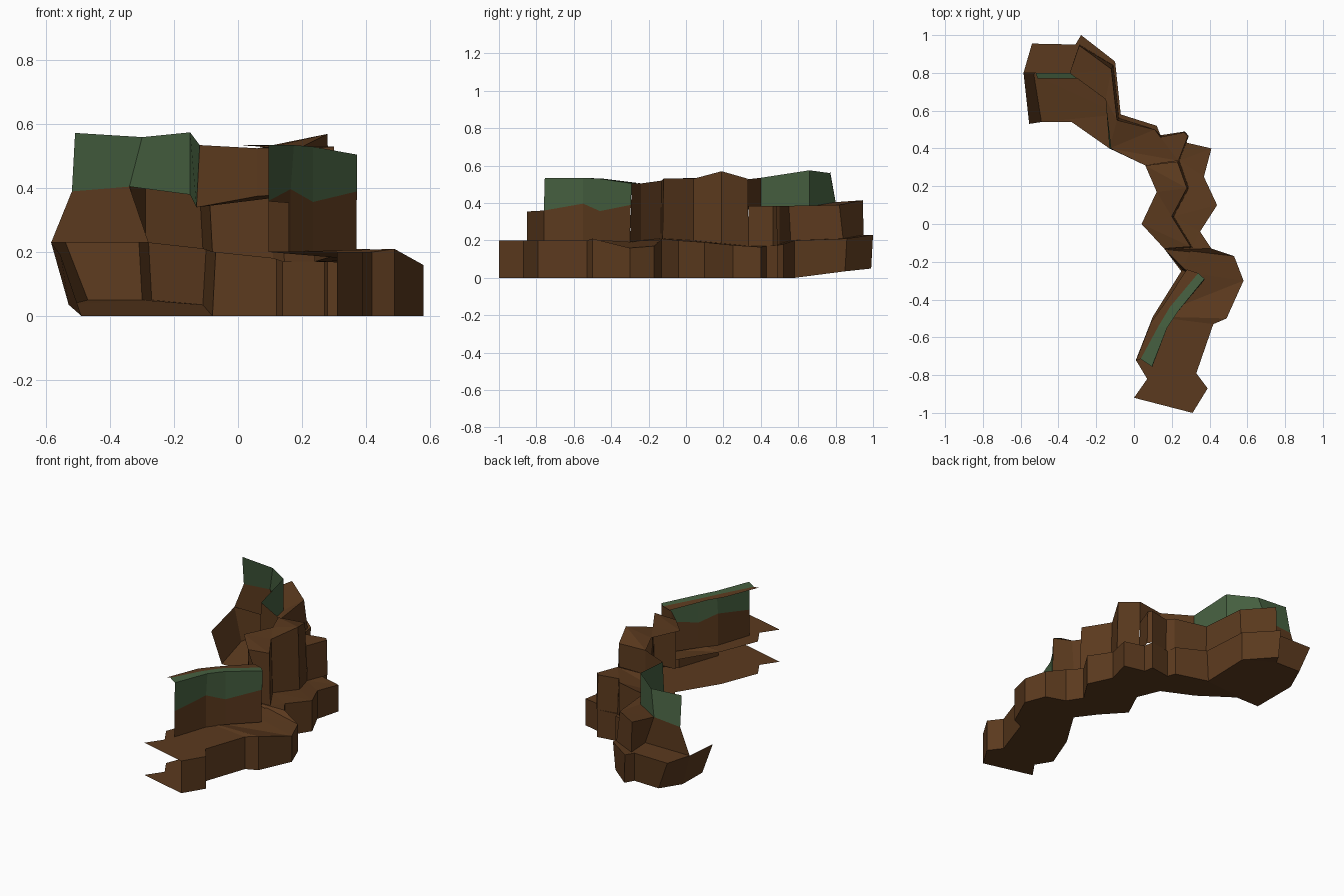
import bpy
from mathutils import Vector
from mathutils.geometry import tessellate_polygon

if "Cube" in bpy.data.objects:
    bpy.data.objects.remove(bpy.data.objects["Cube"])


def material(name, rgb):
    m = bpy.data.materials.new(name)
    m.diffuse_color = (*rgb, 1)
    m.use_nodes = True
    m.node_tree.nodes["Principled BSDF"].inputs["Base Color"].default_value = m.diffuse_color
    return m


EARTH = material("earth", (0.105, 0.042, 0.013))
GRASS = material("grass", (0.062, 0.118, 0.052))


def build(name, verts, faces, mat):
    me = bpy.data.meshes.new(name)
    me.from_pydata(verts, [], faces)
    me.materials.append(mat)
    ob = bpy.data.objects.new(name, me)
    bpy.context.collection.objects.link(ob)
    return ob


def ribbon(name, low, high, mat=EARTH):
    """Wall of quads between two rails; outside is on the right of travel."""
    n = len(low)
    faces = [(i, i + 1, n + i + 1, n + i) for i in range(n - 1)]
    return build(name, low + high, faces, mat)


def sheet(name, outline, mat=EARTH, up=True):
    """Ground-like surface filling an outline, triangulated in plan."""
    tris = tessellate_polygon([[Vector((p[0], p[1], 0)) for p in outline]])
    faces = []
    for a, b, c in tris:
        A, B, C = (Vector(outline[i][:2]) for i in (a, b, c))
        ccw = (B - A).cross(C - A) > 0
        faces.append((a, b, c) if ccw == up else (a, c, b))
    return build(name, outline, faces, mat)


# lower tier: rim of the first ledge, from the south end round to the north-west
rim_south = [(.31, -1, .2), (.39, -.87, .2), (.33, -.79, .2), (.42, -.53, .2),
             (.49, -.5, .21), (.58, -.3, .16), (.53, -.17, .17)]
rim_mid = [(.41, -.13, .21), (.35, -.04, .2), (.44, .1, .19), (.37, .25, .175),
           (.41, .4, .165), (.28, .43, .17), (.27, .49, .17), (.14, .47, .17)]
rim_north = [(.12, .52, .18), (-.07, .58, .2), (-.1, .86, .21), (-.28, 1, .23),
             (-.31, .95, .23), (-.54, .955, .23), (-.585, .8, .23), (-.555, .53, .19)]
foot = [(x, y, 0) for x, y, z in rim_south + rim_mid + rim_north[:1]]
foot += [(-.08, .58, 0), (-.11, .85, .035), (-.27, .99, .05), (-.3, .935, .05),
         (-.47, .94, .05), (-.53, .79, .035), (-.49, .54, 0)]
ribbon("lower_wall", foot, rim_south + rim_mid + rim_north)

# floor, open along its inner (west) edge
inner_south = [(.25, -.25), (.1, -.49), (.01, -.72), (.07, -.82), (0, -.92)]
inner_north = [(-.33, .54), (-.13, .4), (.06, .31), (.12, .17), (.04, 0), (.16, -.13)]
sheet("floor", foot + [(x, y, 0) for x, y in inner_north + inner_south], up=False)

# first ledge
sheet("south_ledge", rim_south + [(.3, -.14, .2)] + [(x, y, .2) for x, y in inner_south])
mid_foot = [(.25, -.24, .2), (.165, -.135, .21), (.31, -.125, .21), (.21, .04, .2),
            (.29, .19, .185), (.24, .335, .17)]
sheet("middle_ledge", rim_south[-1:] + rim_mid + mid_foot[::-1])

# south upper wall: earth, then grass, then a narrow lip leaning back
s_foot = [(.16, -.85, .2), (.095, -.76, .2), (.165, -.55, .2), (.235, -.46, .2), (.37, -.3, .19)]
s_mid = [(.16, -.85, .355), (.095, -.76, .36), (.165, -.55, .397), (.235, -.46, .357), (.372, -.295, .39)]
s_top = [(.095, -.755, .535), (.175, -.55, .535), (.235, -.46, .53), (.373, -.29, .505)]
s_lip = [(.035, -.715, .535), (.13, -.54, .535), (.19, -.44, .53), (.34, -.26, .506)]
s_back = [(.01, -.725, .532), (.09, -.52, .532), (.155, -.43, .528), (.28, -.24, .505)]
ribbon("south_earth_wall", s_foot, s_mid)
ribbon("south_grass_wall", s_mid[1:], s_top, GRASS)
ribbon("south_grass_lip", s_top, s_lip, GRASS)
ribbon("south_earth_lip", s_lip, s_back)

# middle upper wall with its flat cap
mid_top = [(.27, -.24, .505), (.16, -.13, .52), (.30, -.12, .53), (.20, .04, .53),
           (.28, .19, .57), (.23, .33, .53)]
ribbon("middle_wall", s_foot[-1:] + mid_foot, s_top[-1:] + mid_top)
sheet("middle_cap", mid_top[1:] + [(.06, .31, .525), (.12, .17, .533), (.04, 0, .533)])

# north second tier, stepping back to the grass wall at its west end
n_foot = [(.24, .335, .17), (.29, .465, .17), (.27, .49, .17), (.145, .465, .17),
          (.11, .5, .18), (-.08, .56, .2), (-.11, .84, .21), (-.29, .95, .23),
          (-.28, .8, .23), (-.585, .8, .23)]
n_rim = [(.235, .335, .385), (.285, .465, .385), (.265, .485, .385), (.14, .46, .385),
         (.11, .5, .385), (-.09, .55, .385), (-.12, .82, .39), (-.29, .945, .415),
         (-.34, .8, .405), (-.52, .8, .39)]
ribbon("north_second_wall", n_foot, n_rim)
sheet("north_low_ledge", rim_mid[-1:] + rim_north[:-1] + n_foot[3:-1][::-1])

# north upper wall: earth link, then the grass wall
n_mid = [(.23, .33, .385), (.06, .31, .375), (-.13, .4, .34), (-.15, .66, .38),
         (-.34, .8, .405), (-.52, .8, .39)]
n_top = [(.23, .33, .53), (.06, .31, .525), (-.12, .4, .535), (-.15, .66, .575),
         (-.3, .77, .56), (-.51, .77, .573)]
sheet("north_high_ledge", n_rim[:-1] + n_mid[1:4][::-1])
ribbon("north_earth_wall", n_mid[:3], n_top[:3])
ribbon("north_grass_wall", n_mid[2:], n_top[2:], GRASS)
